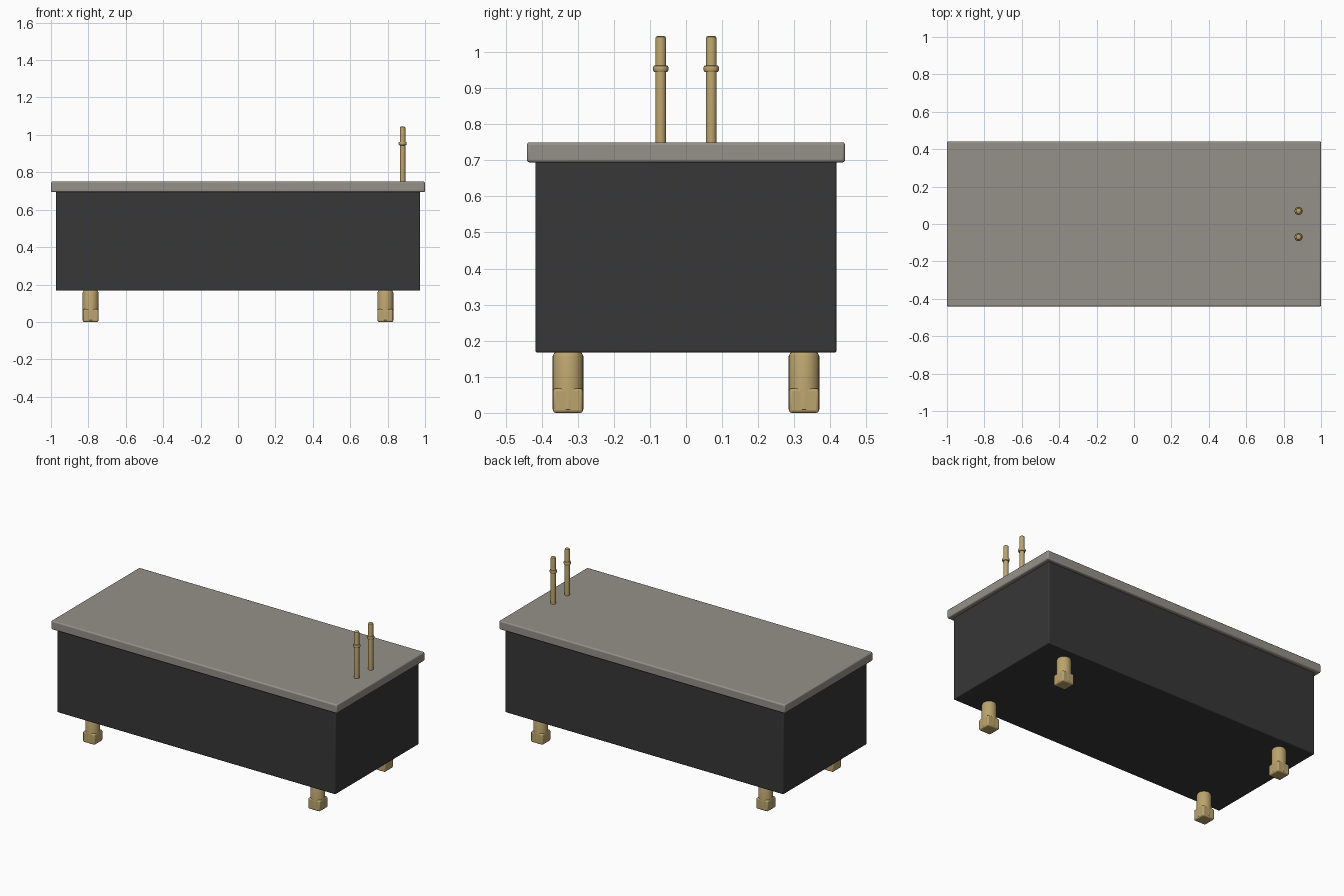
import bpy, bmesh, math

if "Cube" in bpy.data.objects:
    bpy.data.objects.remove(bpy.data.objects["Cube"])


def material(name, rgb):
    m = bpy.data.materials.new(name)
    m.diffuse_color = (*rgb, 1)
    m.use_nodes = True
    m.node_tree.nodes["Principled BSDF"].inputs["Base Color"].default_value = m.diffuse_color
    return m


STONE = material("grey_stone", (0.30, 0.28, 0.25))
CHARCOAL = material("charcoal", (0.038, 0.038, 0.038))
BRASS = material("brass", (0.50, 0.37, 0.155))


def finish(obj, name, mat):
    obj.name = name
    obj.data.materials.append(mat)
    bpy.ops.object.select_all(action='DESELECT')
    obj.select_set(True)
    bpy.context.view_layer.objects.active = obj
    bpy.ops.object.shade_smooth_by_angle(angle=math.radians(35))
    return obj


def box(name, half_x, half_y, z0, z1, mat, bevel, at=(0, 0)):
    bpy.ops.mesh.primitive_cube_add(size=2, location=(*at, (z0 + z1) / 2))
    obj = bpy.context.object
    obj.scale = (half_x, half_y, (z1 - z0) / 2)
    bpy.ops.object.transform_apply(location=False, rotation=False, scale=True)
    mod = obj.modifiers.new("soft_edges", 'BEVEL')
    mod.width, mod.segments = bevel, 3
    return finish(obj, name, mat)


def lathe(name, profile, at, mat, sides=24):
    """Closed turned solid from (radius, z) pairs."""
    bm = bmesh.new()
    rings = []
    for r, z in profile:
        rings.append([bm.verts.new((r * math.cos(a), r * math.sin(a), z))
                      for a in (2 * math.pi * i / sides for i in range(sides))])
    for lo, hi in zip(rings, rings[1:]):
        for i in range(sides):
            j = (i + 1) % sides
            bm.faces.new((lo[i], lo[j], hi[j], hi[i]))
    bm.faces.new(rings[0][::-1])
    bm.faces.new(rings[-1])
    mesh = bpy.data.meshes.new(name)
    bm.to_mesh(mesh)
    bm.free()
    obj = bpy.data.objects.new(name, mesh)
    obj.location = (*at, 0)
    bpy.context.collection.objects.link(obj)
    return finish(obj, name, mat)


# Main cabinet and overhanging top slab
box("cabinet_body", 0.974, 0.417, 0.167, 0.705, CHARCOAL, 0.006)
box("top_slab", 1.0, 0.441, 0.694, 0.75, STONE, 0.008)

# Legs: round post with a square foot around its lower end
for sx, xn in ((-1, "left"), (1, "right")):
    for sy, yn in ((-1, "front"), (1, "back")):
        at = (sx * 0.788, sy * 0.327)
        lathe(f"leg_post_{yn}_{xn}",
              [(0.036, 0.003), (0.0425, 0.009), (0.0425, 0.157), (0.040, 0.163), (0.036, 0.168)],
              at, BRASS)
        box(f"leg_foot_{yn}_{xn}", 0.0415, 0.0415, 0.0, 0.068, BRASS, 0.008, at)

# Two upright rods with rounded tips and a raised collar
for sy, yn in ((-1, "front"), (1, "back")):
    at = (0.88, sy * 0.07)
    lathe(f"rod_{yn}",
          [(0.015, 0.745), (0.015, 1.036), (0.0135, 1.042), (0.009, 1.045)], at, BRASS)
    lathe(f"rod_collar_{yn}",
          [(0.014, 0.944), (0.019, 0.945), (0.0215, 0.95), (0.0215, 0.957),
           (0.019, 0.962), (0.014, 0.963)], at, BRASS)
